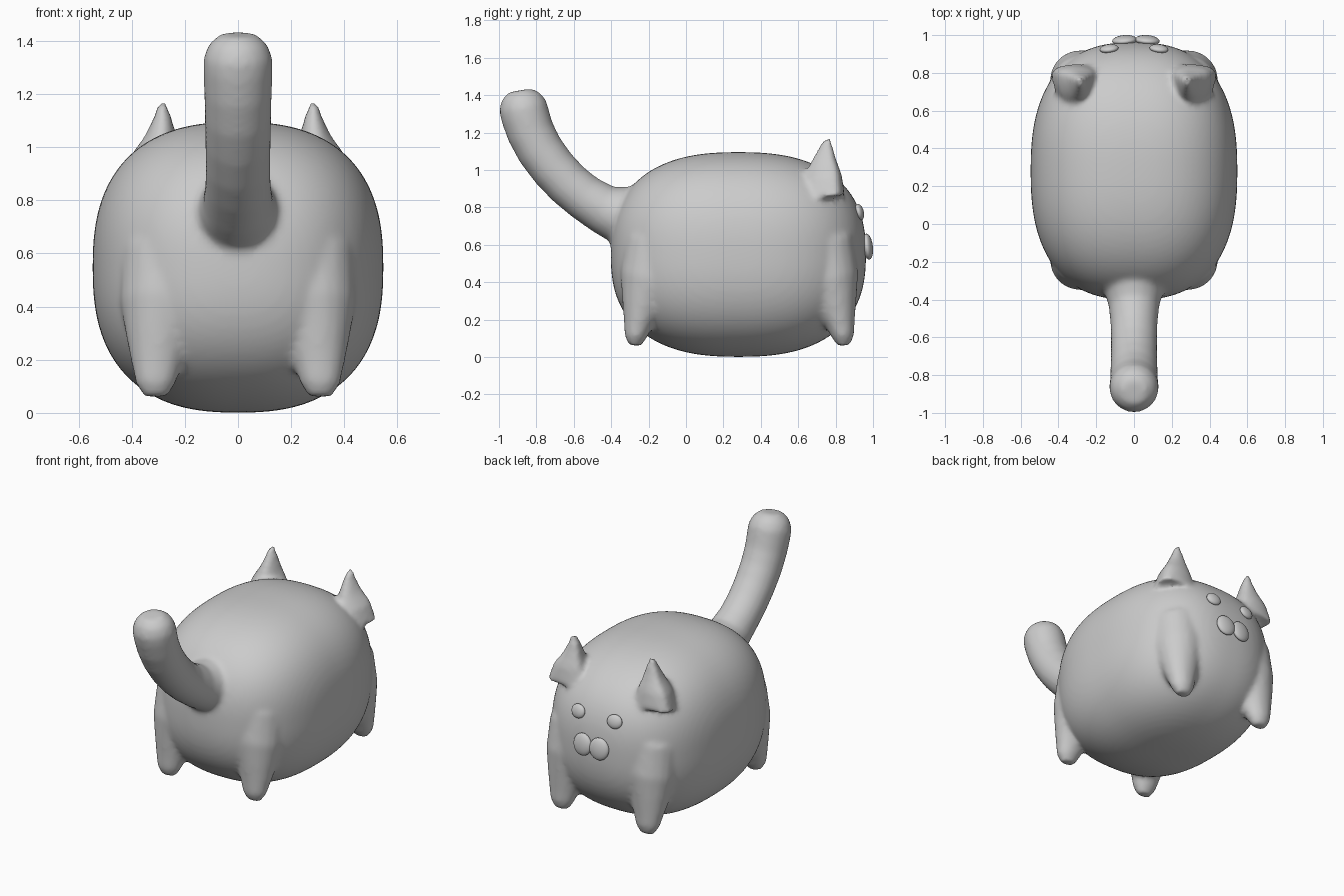
import bpy, bmesh, math
from mathutils import Vector

if "Cube" in bpy.data.objects:
    bpy.data.objects.remove(bpy.data.objects["Cube"])

# Tube lofted through (x, y, z, radius_x, radius_n); "front" flattens the +normal side
def tube(bm, pts, front=1.0, n=20):
    rings = []
    X = Vector((1, 0, 0))
    for i, p in enumerate(pts):
        a, b = pts[max(i - 1, 0)], pts[min(i + 1, len(pts) - 1)]
        t = Vector(b[:3]) - Vector(a[:3])
        t.x = 0
        nrm = t.normalized().cross(X)
        ring = []
        for k in range(n):
            c, s = math.cos(2 * math.pi * k / n), math.sin(2 * math.pi * k / n)
            if s > 0:
                s *= front
            ring.append(bm.verts.new(Vector(p[:3]) + X * c * p[3] + nrm * s * p[4]))
        rings.append(ring)
    for r, q in zip(rings, rings[1:]):
        for k in range(n):
            bm.faces.new((r[k], r[(k + 1) % n], q[(k + 1) % n], q[k]))
    bm.faces.new(rings[0][::-1])
    bm.faces.new(rings[-1])

bm = bmesh.new()

# Rounded-box torso
E = 2.5
bmesh.ops.create_icosphere(bm, subdivisions=5, radius=1)
for v in bm.verts:
    f = sum(abs(c) ** E for c in v.co) ** (-1 / E)
    v.co = Vector((0.547 * f * v.co.x, 0.28 + 0.682 * f * v.co.y, 0.548 + 0.547 * f * v.co.z))

for s in (-1, 1):
    # Stubby legs that flare into the torso corners
    for e in (-1, 1):
        tube(bm, [(s * x, 0.285 + e * y, z, r, q) for x, y, z, r, q in (
            (0.27, 0.44, 0.62, 0.17, 0.17), (0.28, 0.48, 0.42, 0.165, 0.16),
            (0.295, 0.515, 0.28, 0.125, 0.115), (0.305, 0.54, 0.18, 0.095, 0.08),
            (0.31, 0.555, 0.11, 0.075, 0.06), (0.31, 0.56, 0.062, 0.045, 0.035))])
    # Ears, flat at the front
    tube(bm, [(s * 0.31, 0.80, 0.86, 0.13, 0.20), (s * 0.305, 0.79, 0.97, 0.10, 0.17),
              (s * 0.29, 0.775, 1.05, 0.058, 0.115), (s * 0.284, 0.77, 1.11, 0.036, 0.07),
              (s * 0.284, 0.765, 1.168, 0.016, 0.03)], front=0.25)

# Raised tail
tube(bm, [(0, y, z, r, r) for y, z, r in (
    (-0.25, 0.745, 0.17), (-0.36, 0.76, 0.155), (-0.44, 0.79, 0.133), (-0.545, 0.855, 0.124),
    (-0.63, 0.925, 0.123), (-0.71, 1.01, 0.124), (-0.78, 1.105, 0.126), (-0.83, 1.20, 0.128),
    (-0.86, 1.29, 0.131), (-0.872, 1.34, 0.13), (-0.882, 1.39, 0.108), (-0.888, 1.425, 0.065))])

bmesh.ops.recalc_face_normals(bm, faces=bm.faces)
me = bpy.data.meshes.new("body")
bm.to_mesh(me)
bm.free()
body = bpy.data.objects.new("body", me)
bpy.context.collection.objects.link(body)

# Fuse everything into one soft skin
rm = body.modifiers.new("fuse", 'REMESH')
rm.mode = 'VOXEL'
rm.voxel_size = 0.016
rm.use_smooth_shade = True
sm = body.modifiers.new("soften", 'SMOOTH')
sm.factor = 0.5
sm.iterations = 8

# Eyes and muzzle pads
def pad(name, loc, size, tilt, yaw):
    bpy.ops.mesh.primitive_uv_sphere_add(segments=24, ring_count=12, location=loc,
                                         rotation=(tilt, 0, yaw))
    o = bpy.context.object
    o.name = name
    o.scale = size
    bpy.ops.object.shade_smooth()

for s, side in ((-1, "left"), (1, "right")):
    pad("eye_" + side, (s * 0.132, 0.928, 0.775), (0.05, 0.022, 0.044), 0.25, -s * 0.12)
    pad("muzzle_" + side, (0.01 + s * 0.06, 0.972, 0.59), (0.066, 0.027, 0.07), 0.12, -s * 0.08)
